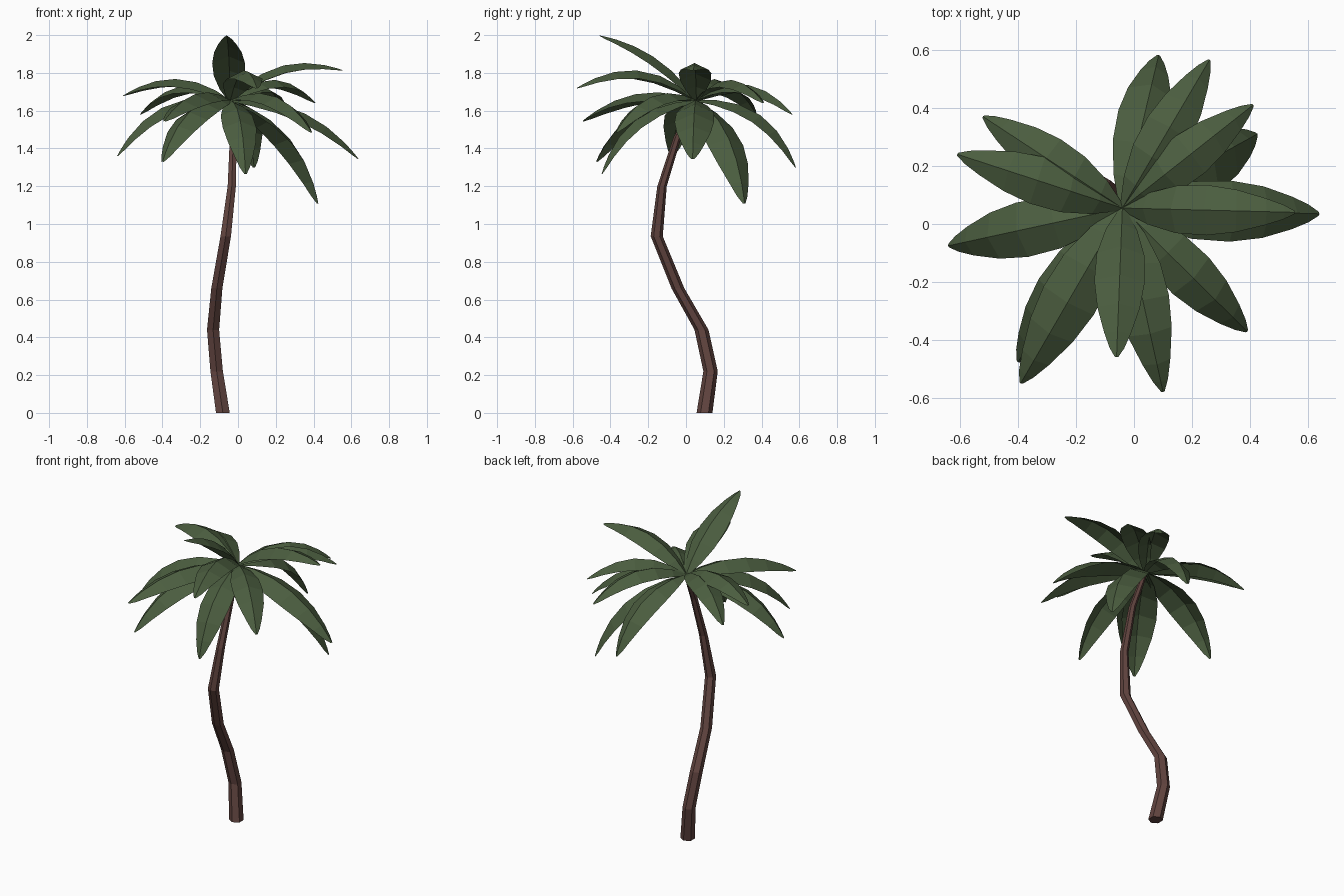
import bpy, bmesh, math
from mathutils import Vector

if "Cube" in bpy.data.objects:
    bpy.data.objects.remove(bpy.data.objects["Cube"])


def material(name, rgb):
    m = bpy.data.materials.new(name)
    m.diffuse_color = (*rgb, 1)
    m.use_nodes = True
    m.node_tree.nodes["Principled BSDF"].inputs["Base Color"].default_value = m.diffuse_color
    return m


def finish(bm, name, mat):
    me = bpy.data.meshes.new(name)
    bm.to_mesh(me)
    bm.free()
    me.materials.append(mat)
    ob = bpy.data.objects.new(name, me)
    bpy.context.collection.objects.link(ob)
    return ob


bark = material("bark", (0.12, 0.058, 0.05))
green = material("leaf_green", (0.07, 0.11, 0.05))

# Trunk: six-sided tube through bent rings (x, y, z, radius)
path = [(-0.08, 0.098, 0, 0.042), (-0.113, 0.13, 0.22, 0.038),
        (-0.132, 0.082, 0.44, 0.037), (-0.112, -0.043, 0.66, 0.034),
        (-0.065, -0.155, 0.935, 0.032), (-0.033, -0.127, 1.2, 0.025),
        (-0.025, -0.045, 1.46, 0.021), (-0.038, 0.045, 1.64, 0.016)]
bm = bmesh.new()
rings = []
for x, y, z, r in path:
    rings.append([bm.verts.new((x + r * math.sin(math.tau * k / 6),
                                y + r * math.cos(math.tau * k / 6), z)) for k in range(6)])
for a, b in zip(rings, rings[1:]):
    for k in range(6):
        n = (k + 1) % 6
        bm.faces.new((a[k], a[n], b[n], b[k]))
bm.faces.new(rings[0])
bm.faces.new(rings[-1])
bmesh.ops.recalc_face_normals(bm, faces=bm.faces)
finish(bm, "trunk", bark)

# Fronds: arched, folded blades from the crown to each tip (x, y, z, arch)
crown = Vector((-0.04, 0.055, 1.655))
tips = [(-0.06, -0.457, 1.998, 0.065), (0.553, 0.04, 1.815, 0.105),
        (0.638, 0.035, 1.345, 0.10), (0.425, 0.31, 1.108, 0.115),
        (0.41, 0.41, 1.642, 0.115), (0.39, -0.37, 1.485, 0.11),
        (0.10, -0.578, 1.72, 0.125), (-0.39, -0.548, 1.545, 0.09),
        (-0.40, -0.475, 1.33, 0.12), (0.04, -0.447, 1.265, 0.115),
        (-0.64, -0.075, 1.36, 0.125), (-0.608, 0.24, 1.68, 0.10),
        (-0.52, 0.37, 1.58, 0.115), (0.085, 0.582, 1.30, 0.125),
        (0.26, 0.565, 1.58, 0.12)]
# Blade outline: position along the rib, half width
outline = [(0, 0.012), (0.14, 0.056), (0.32, 0.085), (0.52, 0.09),
           (0.7, 0.076), (0.86, 0.048), (0.95, 0.026), (1, 0.006)]
FOLD = 0.48

for i, (x, y, z, arch) in enumerate(tips):
    span = Vector((x, y, z)) - crown
    side = Vector((-span.y, span.x, 0)).normalized()
    up = span.cross(side).normalized()  # square to the chord, pointing up
    scale = span.length / 0.64
    bm = bmesh.new()
    rows = []
    for t, w in outline:
        w *= scale
        rib = crown + span * t + up * (4 * arch * t * (1 - t))
        tangent = span + up * (4 * arch * (1 - 2 * t))
        drop = side.cross(tangent).normalized() * w * FOLD
        rows.append([bm.verts.new(p) for p in
                     (rib + side * w + drop, rib, rib - side * w + drop)])
    for a, b in zip(rows, rows[1:]):
        for k in range(2):
            bm.faces.new((a[k], a[k + 1], b[k + 1], b[k]))
    finish(bm, f"frond_{i + 1}", green)
